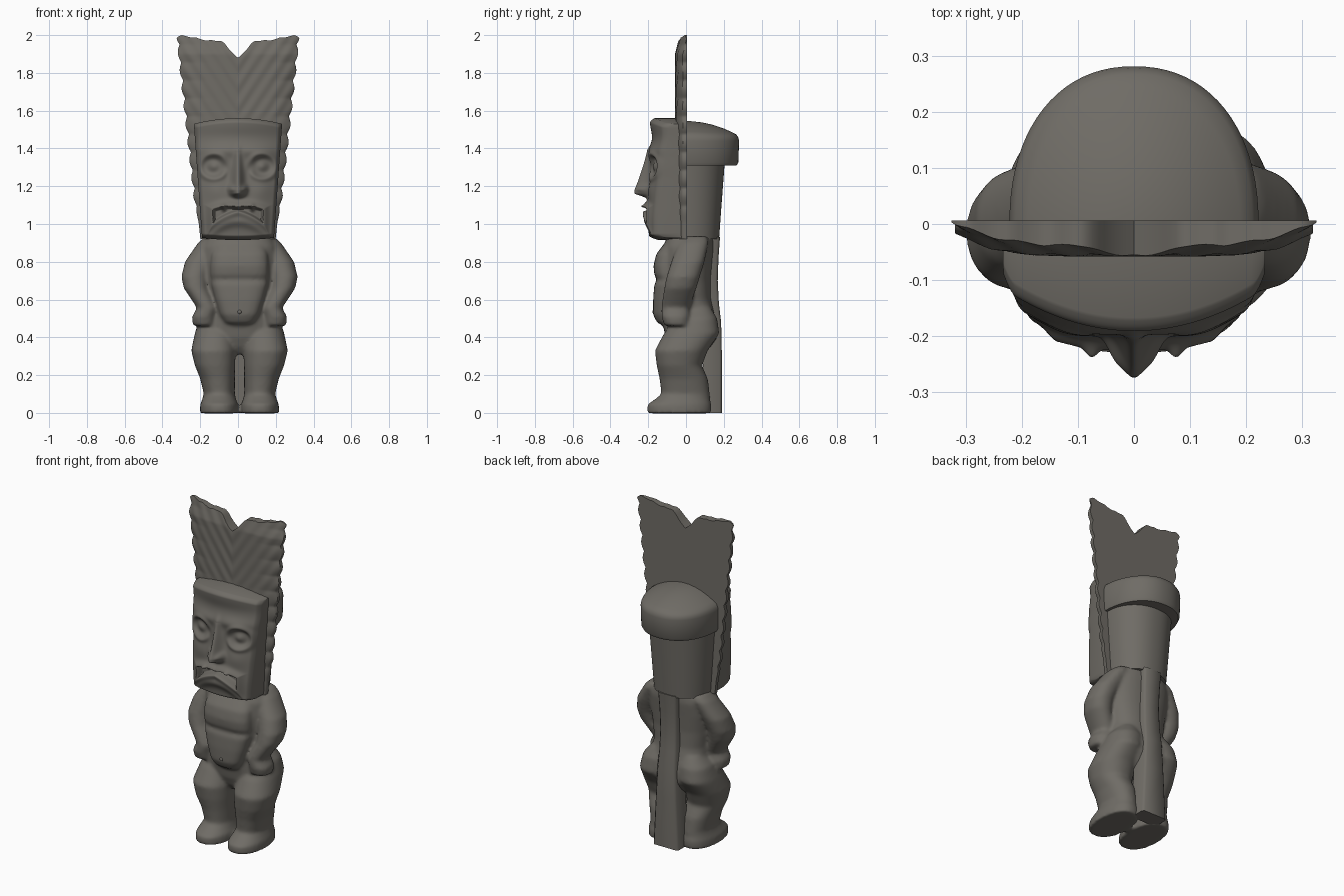
import bpy, bmesh, math

if "Cube" in bpy.data.objects:
    bpy.data.objects.remove(bpy.data.objects["Cube"])

stone = bpy.data.materials.new("dark_grey_stone")
stone.diffuse_color = (0.16, 0.15, 0.132, 1)
stone.use_nodes = True
stone.node_tree.nodes["Principled BSDF"].inputs["Base Color"].default_value = stone.diffuse_color


def finish(bm, name, angle=45):
    bmesh.ops.recalc_face_normals(bm, faces=bm.faces)
    mesh = bpy.data.meshes.new(name)
    bm.to_mesh(mesh)
    bm.free()
    mesh.materials.append(stone)
    ob = bpy.data.objects.new(name, mesh)
    bpy.context.collection.objects.link(ob)
    bpy.ops.object.select_all(action='DESELECT')
    ob.select_set(True)
    bpy.context.view_layer.objects.active = ob
    bpy.ops.object.shade_smooth_by_angle(angle=math.radians(angle))
    return ob


def loft(bm, rings):
    loops = [[bm.verts.new(p) for p in r] for r in rings]
    n = len(loops[0])
    for a, b in zip(loops, loops[1:]):
        for i in range(n):
            bm.faces.new((a[i], a[(i + 1) % n], b[(i + 1) % n], b[i]))
    bm.faces.new(loops[0])
    bm.faces.new(loops[-1])


def spow(c, e):
    return math.copysign(abs(c) ** (2 / e), c)


def ring(z, cx, cy, rx, ry, e=2.2, n=32):
    return [(cx + rx * spow(math.cos(2 * math.pi * i / n), e),
             cy + ry * spow(math.sin(2 * math.pi * i / n), e), z) for i in range(n)]


def half_ring(rx, ry, zf, e=2.2, n=40):
    pts = [(rx * spow(math.cos(math.pi * i / n), e), ry * spow(math.sin(math.pi * i / n), e))
           for i in range(n + 1)]
    pts = [(rx, -0.02)] + pts + [(-rx, -0.02)]
    return [(x, y, zf(x, y)) for x, y in pts]


def slab(name, front, back_y, nu, nv, angle):
    """Closed slab with a sculpted front surface and a flat back."""
    bm = bmesh.new()
    f, b = [], []
    for j in range(nv + 1):
        pts = [front(2 * i / nu - 1, j / nv) for i in range(nu + 1)]
        f.append([bm.verts.new(p) for p in pts])
        b.append([bm.verts.new((p[0], back_y, p[2])) for p in pts])
    for g in (f, b):
        for j in range(nv):
            for i in range(nu):
                bm.faces.new((g[j][i], g[j][i + 1], g[j + 1][i + 1], g[j + 1][i]))
    for j in range(nv):
        for i in (0, nu):
            bm.faces.new((f[j][i], f[j + 1][i], b[j + 1][i], b[j][i]))
    for i in range(nu):
        for j in (0, nv):
            bm.faces.new((f[j][i], f[j][i + 1], b[j][i + 1], b[j][i]))
    return finish(bm, name, angle)


def clamp(t):
    return max(0.0, min(1.0, t))


def smooth(t):
    t = clamp(t)
    return t * t * (3 - 2 * t)


# Feathered headdress: flared, scalloped sides, notch at the top, faint chevron grooves
def headdress(u, v):
    a = abs(u)
    top = 1.88 + 0.095 * clamp(a / 0.28) + 0.025 * clamp((a - 0.5) / 0.35) - 0.006 * abs(math.sin(a * 14))
    top -= 0.012 * clamp((a - 0.93) / 0.07) ** 2
    z = 0.92 + v * (top - 0.92)
    w = 0.2 + 0.115 * (z - 0.93) / 1.07
    w += 0.014 * clamp((z - 1.0) / 0.15) * abs(math.sin((z - 2.045) * math.pi / 0.095))
    x = u * w
    y = -0.056 * (1 - 0.7 * a ** 5) + 0.025 * clamp((z - 1.9) / 0.1)
    y += 0.002 * clamp((z - 1.5) / 0.1) * math.sin((z - 1.5 * abs(x)) * 2 * math.pi / 0.11)
    return x, y, z


slab("feather_headdress", headdress, 0.006, 60, 130, 55)


# Head: block with a face pushed out of its front
def face(u, v):
    z = 0.915 + 0.012 * u * u * (1 - v) + v * (0.615 + 0.03 * (1 - u * u))
    x = u * (0.19 + 0.045 * (z - 0.92) / 0.63)
    a = abs(x)

    def bump(cx, cz, sx, sz, h):
        return h * math.exp(-((a - cx) / sx) ** 2 - ((z - cz) / sz) ** 2)

    p = bump(0, 1.46, 0.3, 0.05, -0.012)                      # forehead hollow
    p += bump(0.1, 1.385, 0.1, 0.03, 0.012)                   # brow
    r = math.hypot((a - 0.13) / 1.1, z - 1.305)               # round ringed eyes
    p += -0.02 * math.exp(-(r / 0.048) ** 4) + 0.01 * math.exp(-((r - 0.066) / 0.016) ** 2)
    p += 0.02 * math.exp(-(r / 0.032) ** 2)
    p += bump(0.06, 1.3, 0.018, 0.04, -0.012)                 # hollow beside the nose
    p += 0.016 * math.exp(-((z - 1.06) / 0.1) ** 2 - (a / 0.2) ** 6)  # muzzle
    p += bump(0.12, 1.18, 0.065, 0.06, 0.014)                 # cheek folds
    p += bump(0.035, 1.185, 0.018, 0.022, 0.024)              # nostril
    t = clamp((1.38 - z) / 0.2)
    nose = (0.012 + 0.064 * t) * math.exp(-(a / (0.016 + 0.016 * t)) ** 2)
    if z < 1.165:
        nose *= math.exp(-((z - 1.165) / 0.02) ** 2)
    elif z > 1.38:
        nose *= math.exp(-((z - 1.38) / 0.03) ** 2)
    p += nose
    # downturned open mouth with thick lips and fangs
    d = abs(z - 1.078 + 2.2 * a * a) - (0.014 + 0.2 * a)
    dx = a - 0.135
    d = max(d, dx)
    p += 0.02 * math.exp(-(max(d, 0) / 0.024) ** 2) - 0.05 * smooth(-d / 0.018)
    p += bump(0.075, 1.085, 0.013, 0.016, 0.022)
    p += 0.016 * math.exp(-((z - 1.015 + 3.2 * a * a) / 0.028) ** 2 - (a / 0.15) ** 4)
    pull = 0.025 * clamp((abs(u) - 0.9) / 0.1) ** 2
    pull += 0.025 * clamp((v - 0.96) / 0.04) ** 2 + 0.05 * clamp((0.04 - v) / 0.04) ** 2
    return x, -0.192 + (0.025 + 0.05 * v) * u * u - p + pull, z


slab("head", face, -0.01, 110, 190, 60)

# Half-round back of the head
bm = bmesh.new()
loft(bm, [half_ring(rx, ry, lambda x, y, z=z: z)
          for z, rx, ry in ((0.92, 0.17, 0.175), (1.1, 0.183, 0.188), (1.34, 0.2, 0.206))])
finish(bm, "back_of_head")

# Domed cap overhanging the back of the head
bm = bmesh.new()
rings = [half_ring(rx, ry, lambda x, y, z=z: z)
         for z, rx, ry in ((1.31, 0.19, 0.21), (1.31, 0.213, 0.268), (1.325, 0.219, 0.277),
                           (1.44, 0.222, 0.281), (1.455, 0.219, 0.278))]
for s in (0.95, 0.85, 0.7, 0.5, 0.3, 0.1):
    rings.append(half_ring(0.222 * s, 0.281 * s,
                           lambda x, y: 1.545 - 0.078 * ((x / 0.222) ** 2 + (y / 0.281) ** 2)))
loft(bm, rings)
finish(bm, "cap")

# Body: torso, belly, arms and legs lofted from level sections, then fused
CX = 0.008
bm = bmesh.new()
torso = ((0.935, 0.17, -0.10, 0.145), (0.88, 0.2, -0.12, 0.148), (0.80, 0.2, -0.13, 0.14),
         (0.70, 0.185, -0.135, 0.132), (0.60, 0.17, -0.13, 0.135), (0.52, 0.175, -0.125, 0.155),
         (0.46, 0.19, -0.12, 0.17), (0.40, 0.18, -0.11, 0.17), (0.35, 0.13, -0.09, 0.14),
         (0.31, 0.06, -0.06, 0.11))
loft(bm, [ring(z, CX, (f + b) / 2, rx, (b - f) / 2, 2.5) for z, rx, f, b in torso])
belly = ((0.46, 0.06, -0.12), (0.48, 0.085, -0.155), (0.52, 0.105, -0.174), (0.60, 0.13, -0.174),
         (0.68, 0.15, -0.168), (0.705, 0.15, -0.153), (0.73, 0.155, -0.168), (0.78, 0.155, -0.172),
         (0.84, 0.15, -0.158), (0.89, 0.13, -0.12))
loft(bm, [ring(z, CX, f / 2, rx, -f / 2, 3) for z, rx, f in belly])
arm = ((0.935, 0.14, 0.05, 0.04, 0.06), (0.90, 0.158, 0.04, 0.062, 0.08), (0.80, 0.215, 0.01, 0.074, 0.088),
       (0.72, 0.238, -0.015, 0.07, 0.088), (0.66, 0.23, -0.03, 0.065, 0.085), (0.60, 0.195, -0.045, 0.06, 0.08),
       (0.555, 0.17, -0.055, 0.055, 0.075), (0.51, 0.19, -0.055, 0.062, 0.075), (0.46, 0.188, -0.05, 0.06, 0.065))
leg = ((0.56, 0.1, 0.06, 0.06, 0.07), (0.5, 0.115, 0.055, 0.098, 0.11), (0.42, 0.13, 0.03, 0.107, 0.147),
       (0.33, 0.138, -0.025, 0.118, 0.14), (0.25, 0.13, -0.035, 0.106, 0.12), (0.18, 0.116, -0.012, 0.092, 0.128),
       (0.10, 0.107, -0.002, 0.082, 0.128), (0.07, 0.108, -0.02, 0.09, 0.147),
       (0.045, 0.108, -0.035, 0.1, 0.17), (-0.002, 0.108, -0.036, 0.102, 0.17))
for side in (-1, 1):
    for limb in (arm, leg):
        loft(bm, [ring(z, CX + side * x, y, rx, ry) for z, x, y, rx, ry in limb])
body = finish(bm, "body", 180)
fuse = body.modifiers.new("fuse", 'REMESH')
fuse.mode = 'VOXEL'
fuse.voxel_size = 0.009
fuse.use_smooth_shade = True
soften = body.modifiers.new("soften", 'SMOOTH')
soften.factor = 0.5
soften.iterations = 12

# Navel
bm = bmesh.new()
bmesh.ops.create_uvsphere(bm, u_segments=16, v_segments=10, radius=0.014)
bmesh.ops.translate(bm, verts=bm.verts, vec=(CX, -0.164, 0.535))
finish(bm, "navel")

# Supporting post up the back
bm = bmesh.new()
rings = []
for z, w, back in ((0, 0.085, 0.19), (0.3, 0.07, 0.19), (0.48, 0.062, 0.186), (0.58, 0.058, 0.174),
                   (0.7, 0.056, 0.168), (0.82, 0.058, 0.172), (0.93, 0.062, 0.18)):
    rings.append([(CX - w, 0.09, z), (CX + w, 0.09, z), (CX + w, back - 0.012, z),
                  (CX + w - 0.012, back, z), (CX - w + 0.012, back, z), (CX - w, back - 0.012, z)])
loft(bm, rings)
finish(bm, "back_post", 50)
